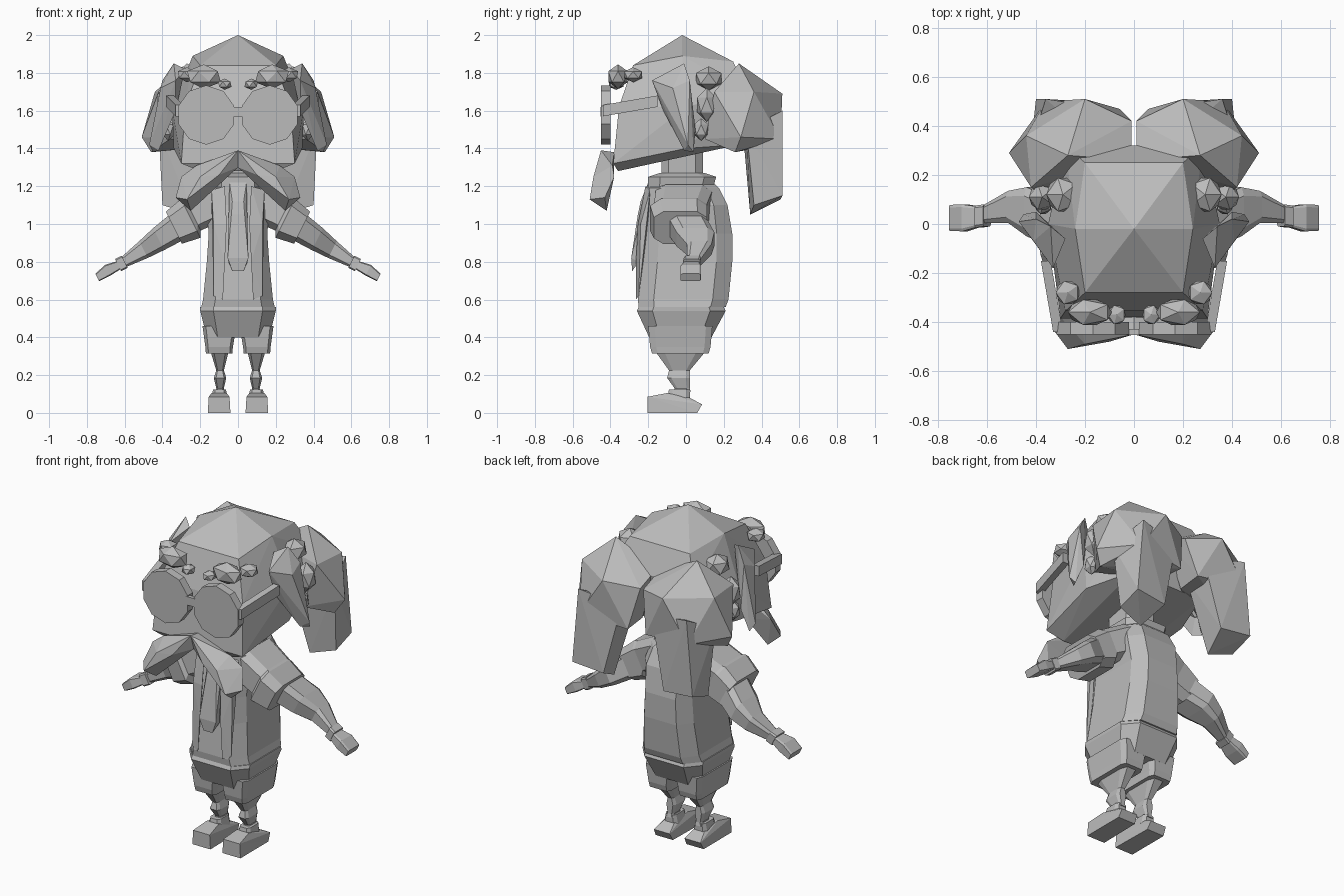
import bpy, bmesh
from math import pi, cos, sin
from mathutils import Vector

if "Cube" in bpy.data.objects:
    bpy.data.objects.remove(bpy.data.objects["Cube"], do_unlink=True)

grey = bpy.data.materials.new("clay grey")
grey.use_nodes = True
GREY = (0.5, 0.5, 0.5, 1)
grey.diffuse_color = GREY
grey.node_tree.nodes["Principled BSDF"].inputs["Base Color"].default_value = GREY


def finish(name, bm, mirror=False):
    bmesh.ops.recalc_face_normals(bm, faces=bm.faces)
    mesh = bpy.data.meshes.new(name)
    bm.to_mesh(mesh)
    bm.free()
    mesh.materials.append(grey)
    obj = bpy.data.objects.new(name, mesh)
    bpy.context.collection.objects.link(obj)
    if mirror:
        mod = obj.modifiers.new("Mirror", "MIRROR")
        mod.use_mirror_merge = False
    return obj


def hull(name, points, mirror=False, symmetric=False):
    """Faceted solid wrapped around a few corner points."""
    bm = bmesh.new()
    pts = [Vector(p) for p in points]
    if symmetric:
        pts += [Vector((-p.x, p.y, p.z)) for p in pts if p.x > 0]
    for p in pts:
        bm.verts.new(p)
    res = bmesh.ops.convex_hull(bm, input=bm.verts)
    loose = [v for v in bm.verts if not v.link_faces]
    bmesh.ops.delete(bm, geom=loose, context="VERTS")
    return finish(name, bm, mirror)


def loft(name, sections, u=(1, 0, 0), v=(0, 1, 0), cut=0.35, mirror=False):
    """Skin of chamfered boxes; each section is centre x, y, z, half u, half v."""
    u, v = Vector(u).normalized(), Vector(v).normalized()
    k = 1 - cut
    shape = [(k, -1), (1, -k), (1, k), (k, 1), (-k, 1), (-1, k), (-1, -k), (-k, -1)]
    if cut == 0:
        shape = [(1, -1), (1, 1), (-1, 1), (-1, -1)]
    bm = bmesh.new()
    rings = []
    for x, y, z, a, b in sections:
        c = Vector((x, y, z))
        rings.append([bm.verts.new(c + u * a * s + v * b * t) for s, t in shape])
    n = len(shape)
    for low, high in zip(rings, rings[1:]):
        for i in range(n):
            j = (i + 1) % n
            bm.faces.new((low[i], low[j], high[j], high[i]))
    bm.faces.new(rings[0])
    bm.faces.new(rings[-1])
    return finish(name, bm, mirror)


def tuft(name, centre, size):
    """Low-poly ball of hair on both sides."""
    bm = bmesh.new()
    bmesh.ops.create_icosphere(bm, subdivisions=1, radius=1)
    for vert in bm.verts:
        vert.co = Vector(centre) + vert.co * Vector(size)
    return finish(name, bm, True)


# Head and neck
hull("head", [(0, -.02, 2), (.24, -.02, 1.89), (.2, .25, 1.86), (.2, -.28, 1.84),
              (.35, 0, 1.62), (.28, -.355, 1.62), (.3, -.385, 1.32), (.34, 0, 1.4),
              (.24, .28, 1.42), (.28, .32, 1.7), (.2, -.36, 1.28)], symmetric=True)
loft("neck", [(0, -.02, 1.17, .1, .11), (0, -.02, 1.4, .1, .11)])

# Hair: rear domes, their hanging tails and the side locks
hull("rear_hair", [(.27, .28, 1.85), (.01, .26, 1.72), (.01, .42, 1.66), (.2, .51, 1.69),
                   (.42, .15, 1.7), (.44, .36, 1.7), (.51, .29, 1.46), (.46, .26, 1.38),
                   (.36, .1, 1.45), (.36, .5, 1.45), (.06, .47, 1.42), (.08, .3, 1.42)],
     mirror=True)
hull("rear_hair_tail", [(.1, .47, 1.55), (.36, .51, 1.6), (.42, .32, 1.5), (.12, .3, 1.5),
                        (.2, .5, 1.13), (.4, .51, 1.15), (.4, .36, 1.1), (.24, .34, 1.05)],
     mirror=True)
hull("side_lock", [(.34, -.01, 1.85), (.28, -.06, 1.82), (.33, -.18, 1.76), (.41, -.07, 1.72),
                   (.4, .02, 1.76), (.33, -.12, 1.6), (.45, .04, 1.38), (.42, -.01, 1.39),
                   (.47, .01, 1.42), (.4, .05, 1.5)], mirror=True)

# Ears with small tufts around them, and the eyebrows
tuft("ear_top_tuft", (.29, .12, 1.77), (.075, .08, .065))
tuft("ear", (.375, .11, 1.63), (.06, .06, .09))
tuft("ear_lobe", (.37, .08, 1.5), (.04, .045, .06))
tuft("brow", (.18, -.36, 1.78), (.1, .06, .065))
tuft("brow_inner", (.07, -.37, 1.74), (.04, .045, .03))
tuft("brow_outer", (.27, -.28, 1.79), (.055, .055, .04))

# Spectacles
for side, label in ((1, "left"), (-1, "right")):
    bm = bmesh.new()
    ring = [(side * .168 + .155 * cos(pi / 5 * (i + .5)), .157 * sin(pi / 5 * (i + .5)) + 1.577)
            for i in range(10)]
    front = bm.faces.new([bm.verts.new((x, -.45, z)) for x, z in ring])
    ext = bmesh.ops.extrude_face_region(bm, geom=[front])
    for vert in [g for g in ext["geom"] if isinstance(g, bmesh.types.BMVert)]:
        vert.co.y = -.4
    if not front.is_valid or len(bm.faces) < 12:
        bm.faces.new([w for w in sorted(bm.verts, key=lambda w: w.co.y)[:10]])
    finish(label + "_lens", bm)
loft("bridge", [(0, -.44, 1.57, .03, .012), (0, -.44, 1.62, .03, .012)], cut=0)
loft("temple_bar", [(.31, -.44, 1.6, .02, .03), (.36, -.15, 1.65, .02, .03)],
     v=(0, 0, 1), cut=0, mirror=True)

# Moustache lobes
hull("moustache", [(0, -.45, 1.39), (0, -.38, 1.38), (0, -.42, 1.3), (.1, -.48, 1.26),
                   (.22, -.39, 1.31), (.3, -.38, 1.25), (.2, -.49, 1.25), (.27, -.51, 1.13),
                   (.33, -.43, 1.14), (.25, -.42, 1.07), (.12, -.4, 1.2)], mirror=True)

# Torso in a jacket with collar
loft("jacket", [(0, -.02, .56, .195, .23), (0, -.015, .6, .185, .24), (0, .005, .8, .165, .24),
                (0, .01, .95, .155, .235), (0, .01, 1.1, .17, .21), (0, -.01, 1.19, .15, .185),
                (0, -.015, 1.23, .1, .15)])
loft("collar", [(0, -.03, 1.18, .13, .17), (0, -.02, 1.25, .14, .18), (0, -.02, 1.27, .1, .12)])
hull("lapel", [(.07, -.215, 1.2), (.14, -.19, 1.18), (.06, -.255, 1.0), (.13, -.24, 1.0),
               (.07, -.265, .8), (.13, -.25, .62), (.08, -.265, .6), (.1, -.2, 1.0)],
     mirror=True)
hull("tie", [(.045, -.2, 1.22), (.03, -.24, 1.12), (.035, -.255, 1.05), (.055, -.29, .82),
             (.03, -.285, .75), (.05, -.25, .8), (.04, -.2, 1.1)], symmetric=True)

# Sleeves, arms and hands
across, up = (0, 1, 0), (.5, 0, 1)
loft("sleeve", [(.1, -.01, 1.12, .15, .1), (.24, -.03, 1.05, .14, .095),
                (.25, -.04, 1.03, .15, .115), (.34, -.03, .98, .14, .095)],
     across, up, mirror=True)
loft("arm", [(.3, .0, 1.0, .1, .08), (.42, .05, .92, .1, .065), (.5, .07, .865, .065, .05),
             (.61, .04, .795, .035, .028)], across, up, mirror=True)
loft("wrist_cuff", [(.6, .035, .8, .045, .036), (.635, .03, .782, .045, .036)],
     across, up, cut=.2, mirror=True)
loft("hand", [(.625, .03, .785, .04, .022), (.69, .025, .755, .055, .032),
              (.745, .025, .717, .053, .022)], across, up, cut=.2, mirror=True)

# Shorts
loft("shorts", [(0, -.03, .4, .165, .165), (0, -.025, .54, .2, .235), (0, -.025, .56, .2, .225)])
loft("shorts_leg", [(.1, -.03, .315, .07, .15), (.1, -.03, .35, .073, .16),
                    (.098, -.03, .46, .09, .17)], cut=.2, mirror=True)

# Legs and shoes
loft("leg", [(.095, -.02, .11, .028, .045), (.095, -.02, .13, .02, .04),
             (.095, -.04, .185, .033, .06), (.095, -.035, .225, .02, .055),
             (.097, -.03, .315, .045, .125)], mirror=True)
hull("shoe", [(.04, -.205, 0), (.16, -.205, 0), (.16, .06, 0), (.045, .06, 0),
              (.155, .085, .045), (.05, .085, .045), (.045, -.205, .085), (.155, -.205, .085),
              (.06, -.1, .105), (.14, -.1, .105), (.065, .02, .08), (.135, .02, .08)],
     mirror=True)
loft("shoe_opening", [(.098, -.04, .07, .045, .06), (.098, -.035, .125, .034, .055)], mirror=True)
